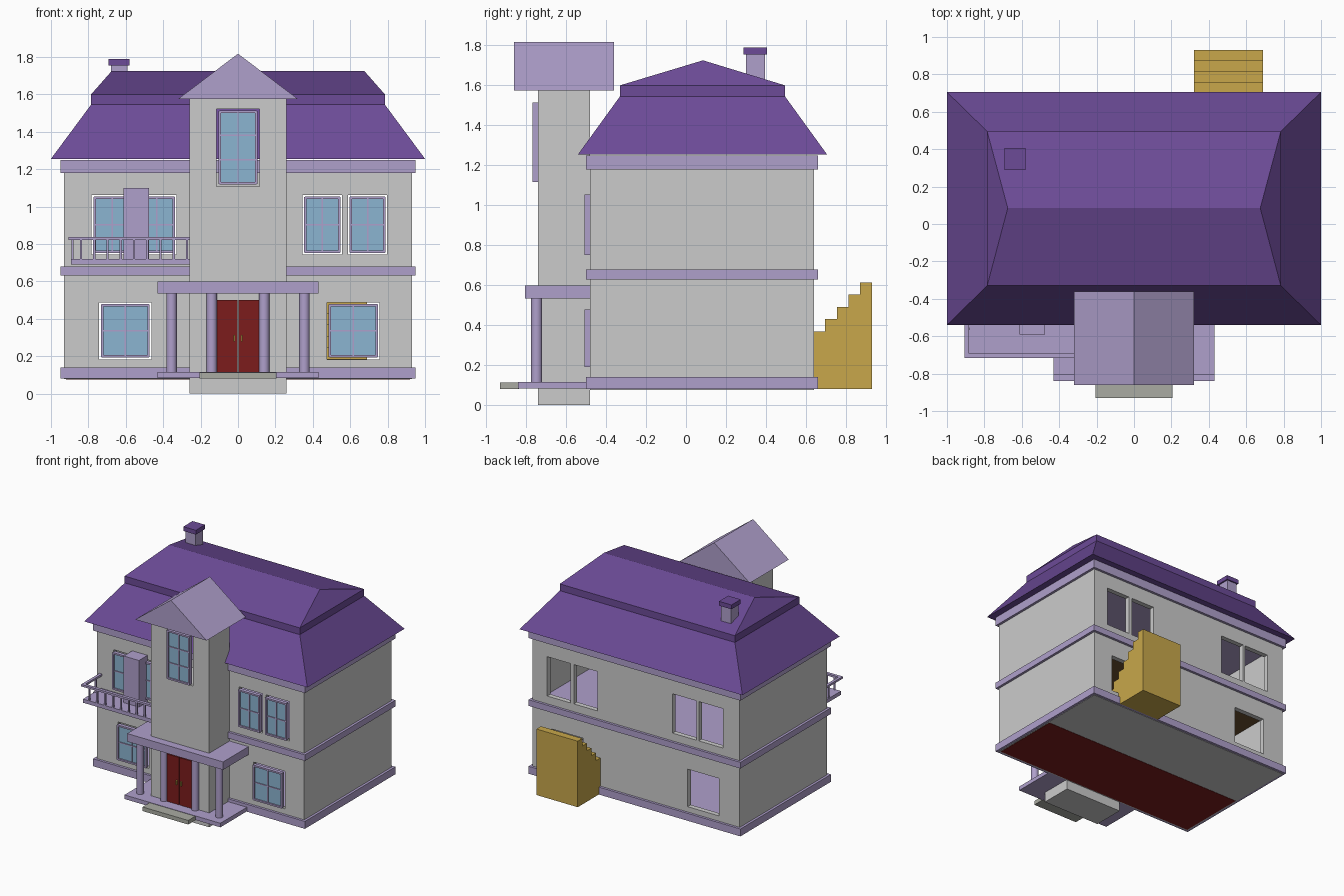
import bpy, bmesh, math
from mathutils import Matrix, Vector

if "Cube" in bpy.data.objects:
    bpy.data.objects.remove(bpy.data.objects["Cube"])


def mat(name, r, g, b):
    m = bpy.data.materials.new(name)
    m.diffuse_color = (r, g, b, 1)
    m.use_nodes = True
    m.node_tree.nodes["Principled BSDF"].inputs["Base Color"].default_value = m.diffuse_color
    return m


LAV = mat("lavender", 0.43, 0.35, 0.60)
ROOF = mat("roof_purple", 0.15, 0.07, 0.31)
GLASS = mat("glass_blue", 0.26, 0.46, 0.64)
RED = mat("door_red", 0.20, 0.012, 0.012)
GOLD = mat("gold", 0.58, 0.39, 0.07)
STONE = mat("stone", 0.40, 0.41, 0.36)
BROWN = mat("brown", 0.15, 0.08, 0.03)


def finish(name, bm, m=None):
    bmesh.ops.recalc_face_normals(bm, faces=bm.faces)
    me = bpy.data.meshes.new(name)
    bm.to_mesh(me)
    bm.free()
    ob = bpy.data.objects.new(name, me)
    bpy.context.collection.objects.link(ob)
    if m:
        me.materials.append(m)
    return ob


def boxes(name, specs, m=None):
    """One object from boxes given as (x0, x1, y0, y1, z0, z1)."""
    bm = bmesh.new()
    for x0, x1, y0, y1, z0, z1 in specs:
        c = Vector((x0 + x1, y0 + y1, z0 + z1)) / 2
        bmesh.ops.create_cube(bm, size=1, matrix=Matrix.Translation(c) @
                              Matrix.Diagonal((x1 - x0, y1 - y0, z1 - z0, 1)))
    return finish(name, bm, m)


def prism(name, profile, axis_point, extrude, m):
    """Extrude a 2D profile; axis_point maps (a, b) to 3D."""
    bm = bmesh.new()
    f = bm.faces.new([bm.verts.new(axis_point(a, b)) for a, b in profile])
    r = bmesh.ops.extrude_face_region(bm, geom=[f])
    bmesh.ops.translate(bm, vec=extrude, verts=[v for v in r["geom"] if isinstance(v, bmesh.types.BMVert)])
    return finish(name, bm, m)


def cut(ob, cutter):
    mod = ob.modifiers.new("cut", 'BOOLEAN')
    mod.operation, mod.solver, mod.object = 'DIFFERENCE', 'EXACT', cutter
    bpy.context.view_layer.objects.active = ob
    bpy.ops.object.modifier_apply(modifier=mod.name)
    bpy.data.objects.remove(cutter)


# Glass positions: x0, x1, z0, z1
UP = [(0.357, 0.545, 0.755, 1.05), (0.6, 0.785, 0.755, 1.05),
      (-0.77, -0.575, 0.755, 1.05), (-0.53, -0.34, 0.755, 1.05)]
LOW = [(-0.73, -0.475, 0.195, 0.475), (0.488, 0.745, 0.195, 0.475)]
G = 0.012

# Hollow house walls, openings run through front and back
walls = boxes("house_walls", [(-0.93, 0.93, -0.48, 0.64, 0.08, 1.25)])
cut(walls, boxes("room_cutter", [(-0.89, 0.89, -0.44, 0.60, 0.10, 1.22)]))
cut(walls, boxes("window_cutter", [(a - G, b + G, -0.7, 0.9, c - G, d + G) for a, b, c, d in UP + LOW]))

# Floor slabs that show as trim bands
boxes("floor_trim", [(-0.95, 0.95, -0.5, 0.66, z0, z1)
                     for z0, z1 in ((0.08, 0.14), (0.63, 0.68), (1.18, 1.25))], LAV)
boxes("base_underside", [(-0.93, 0.93, -0.48, 0.64, 0.077, 0.085)])
boxes("base_carpet", [(-0.92, 0.92, -0.47, 0.1, 0.075, 0.085)], RED)
boxes("lower_ceiling", [(-0.89, 0.89, -0.44, 0.60, 0.622, 0.632)], BROWN)

# Tower with a window opening
tower = boxes("tower", [(-0.26, 0.26, -0.74, -0.48, 0, 1.585)])
TOWER_WIN = (-0.1, 0.1, 1.12, 1.51)
cut(tower, boxes("tower_cutter", [(-0.114, 0.114, -0.9, -0.3, 1.106, 1.522)]))
prism("tower_gable", [(-0.32, 1.575), (0.32, 1.575), (0, 1.817)],
      lambda a, b: (a, -0.86, b), (0, 0.5, 0), LAV)


# Windows: glass pane, frame and bars
def window(name, x0, x1, z0, z1, y, rows):
    boxes(name + "_glass", [(x0, x1, y - 0.012, y + 0.005, z0, z1)], GLASS)
    t, f, b = 0.01, y - 0.024, y + 0.006
    bars = [(x0 - 0.003, x0 + t, f, b, z0, z1), (x1 - t, x1 + 0.003, f, b, z0, z1),
            (x0, x1, f, b, z0 - 0.003, z0 + t), (x0, x1, f, b, z1 - t, z1 + 0.003)]
    xm = (x0 + x1) / 2
    bars.append((xm - 0.004, xm + 0.004, y - 0.018, y, z0, z1))
    for i in range(1, rows):
        z = z0 + (z1 - z0) * i / rows
        bars.append((x0, x1, y - 0.018, y, z - 0.004, z + 0.004))
    boxes(name + "_frame", bars, LAV)


for i, w in enumerate(UP + LOW):
    window(f"window_{i + 1}", *w, -0.483, 2)
window("tower_window", *TOWER_WIN, -0.745, 3)

# Main roof: stacked rectangles closing to a ridge
bm = bmesh.new()
rings = []
for x, y0, y1, z in ((1, -0.54, 0.705, 1.255), (0.785, -0.33, 0.495, 1.545), (0.785, -0.33, 0.495, 1.6)):
    rings.append([bm.verts.new(p) for p in ((-x, y0, z), (x, y0, z), (x, y1, z), (-x, y1, z))])
bm.faces.new(rings[0])
for a, b in zip(rings, rings[1:]):
    for i in range(4):
        j = (i + 1) % 4
        bm.faces.new((a[i], a[j], b[j], b[i]))
l, r = (bm.verts.new((x, 0.085, 1.725)) for x in (-0.675, 0.675))
t = rings[-1]
for f in ((t[0], t[1], r, l), (t[1], t[2], r), (t[2], t[3], l, r), (t[3], t[0], l)):
    bm.faces.new(f)
finish("main_roof", bm, ROOF)

# Chimney
boxes("chimney", [(-0.68, -0.592, 0.3, 0.395, 1.6, 1.76)], LAV)
boxes("chimney_cap", [(-0.692, -0.58, 0.288, 0.406, 1.755, 1.79)], ROOF)

# Porch
boxes("porch_floor", [(-0.43, 0.43, -0.84, -0.48, 0.083, 0.116)], LAV)
boxes("porch_roof", [(-0.43, 0.43, -0.805, -0.48, 0.535, 0.6)], LAV)
boxes("front_step", [(-0.205, 0.205, -0.93, -0.835, 0.08, 0.113)], STONE)
bm = bmesh.new()
for x in (-0.355, -0.14, 0.14, 0.355):
    bmesh.ops.create_cone(bm, cap_ends=True, segments=20, radius1=0.028, radius2=0.028, depth=0.43,
                          matrix=Matrix.Translation((x, -0.747, 0.325)))
cols = finish("porch_columns", bm, LAV)
bpy.ops.object.select_all(action='DESELECT')
cols.select_set(True)
bpy.context.view_layer.objects.active = cols
bpy.ops.object.shade_smooth_by_angle(angle=math.radians(40))

# Double door with handles
boxes("front_doors", [(-0.112, -0.003, -0.752, -0.735, 0.115, 0.5),
                      (0.003, 0.112, -0.752, -0.735, 0.115, 0.5)], RED)
boxes("door_handles", [(s - 0.005, s + 0.005, -0.766, -0.75, 0.278, 0.312) for s in (-0.02, 0.02)], GOLD)

# Balcony: floor, balcony door block, rails and balusters
boxes("balcony_floor", [(-0.893, -0.26, -0.71, -0.48, 0.69, 0.72)], LAV)
boxes("balcony_door", [(-0.612, -0.475, -0.59, -0.48, 0.69, 1.098)], LAV)
boxes("balcony_rail", [(-0.905, -0.26, -0.717, -0.692, 0.822, 0.838),
                       (-0.905, -0.882, -0.695, -0.48, 0.822, 0.838)], LAV)
posts = [(-0.84 + i * 0.071, -0.704) for i in range(9)] + [(-0.885, -0.56)]
boxes("balusters", [(x - 0.006, x + 0.006, y - 0.006, y + 0.006, 0.715, 0.825) for x, y in posts], LAV)

# Back stairs climbing out through the rear wall
profile = [(0.93, 0.08)]
for i in range(9):
    y, z = 0.93 - i * 0.0585, 0.615 - i * 0.0615
    profile += [(y, z), (y - 0.0585, z)]
profile.append((0.93 - 9 * 0.0585, 0.08))
prism("back_stairs", profile, lambda a, b: (0.32, a, b), (0.37, 0, 0), GOLD)
